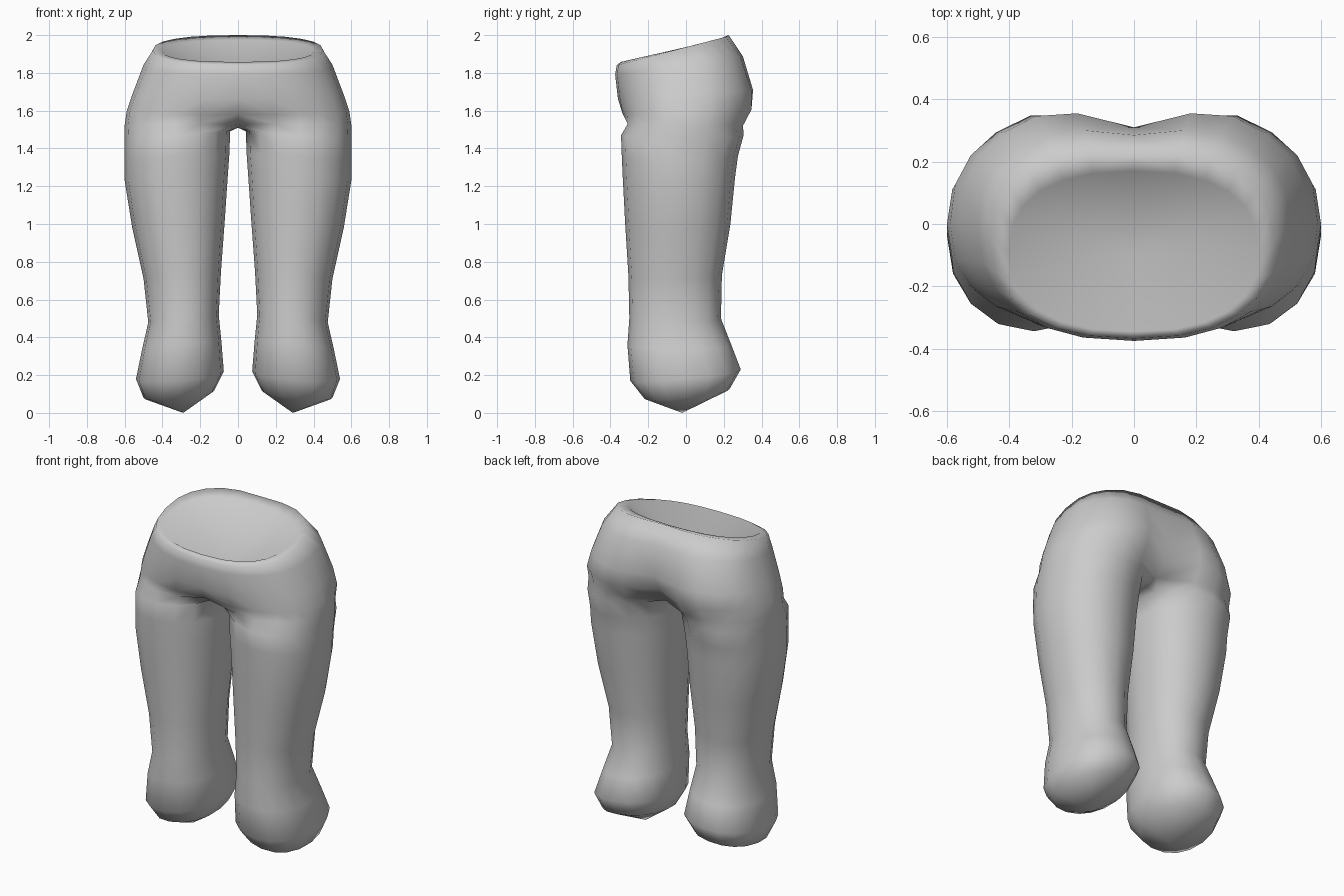
import bpy, bmesh, math

if "Cube" in bpy.data.objects:
    bpy.data.objects.remove(bpy.data.objects["Cube"])

N = 13          # points on half a pelvis ring, front centre to back centre
M = N + 3       # points on a leg ring (pelvis edge + crotch line)
STEP = 2 * math.pi / M


def spow(v, e):
    return math.copysign(abs(v) ** e, v)


def pelvis_ring(bm, rx, yf, yb, zf, zb, dent_f, dent_b):
    """Half ring; dents pull the centre line inwards (groin / cleft)."""
    cy, verts = (yf + yb) / 2 if rx < 0.5 else 0.0, []
    for k in range(N):
        t = -math.pi / 2 + math.pi * k / (N - 1)
        x = 0.0 if k in (0, N - 1) else rx * math.cos(t) ** 0.83
        s = spow(math.sin(t), 0.83)
        y = cy + s * (yb - cy if s > 0 else cy - yf)
        z = zf + (zb - zf) * (y - yf) / (yb - yf)
        near = max(0.0, 1 - x / 0.26)
        y += near * (dent_f if s < 0 else -dent_b)
        verts.append(bm.verts.new((x, y, z)))
    return verts


def leg_ring(bm, z, x0, x1, y0, y1, tilt=0.0, e=0.93):
    cx, rx, cy, ry = (x0 + x1) / 2, (x1 - x0) / 2, (y0 + y1) / 2, (y1 - y0) / 2
    verts = []
    for k in range(M):
        a = (k - (N - 1) / 2) * STEP
        c, s = spow(math.cos(a), e), spow(math.sin(a), e)
        verts.append(bm.verts.new((cx + rx * c, cy + ry * s, z + tilt * s - 0.02 * c)))
    return verts


def bridge(bm, upper, lower, closed):
    n = len(upper)
    for i in range(n if closed else n - 1):
        j = (i + 1) % n
        bm.faces.new((upper[i], lower[i], lower[j], upper[j]))


def fan(bm, ring, tip, closed):
    n = len(ring)
    for i in range(n if closed else n - 1):
        bm.faces.new((ring[i], tip, ring[(i + 1) % n]))


bm = bmesh.new()

# Pelvis, from waist opening down to the crotch
pelvis = [pelvis_ring(bm, *r) for r in (
    (0.40, -0.345, 0.17, 1.858, 1.975, 0, 0.0),
    (0.45, -0.367, 0.245, 1.84, 2.0, 0, 0.02),
    (0.50, -0.375, 0.325, 1.79, 1.89, 0, 0.04),
    (0.56, -0.360, 0.390, 1.66, 1.71, 0, 0.08),
    (0.59, -0.352, 0.392, 1.58, 1.61, 0.03, 0.13),
    (0.60, -0.348, 0.34, 1.53, 1.52, 0.15, 0.14),
)]
for a, b in zip(pelvis, pelvis[1:]):
    bridge(bm, a, b, False)

# Hollow of the waist
fan(bm, pelvis[0], bm.verts.new((0, -0.10, 1.69)), False)

# Leg, starting from the pelvis edge plus the crotch line
crotch = [bm.verts.new((0, y, 1.51)) for y in (0.1, 0.0, -0.1)]
legs = [pelvis[-1] + crotch] + [leg_ring(bm, *r) for r in (
    (1.47, 0.042, 0.60, -0.344, 0.305),
    (1.36, 0.045, 0.60, -0.340, 0.275),
    (1.25, 0.053, 0.60, -0.335, 0.26),
    (1.00, 0.070, 0.56, -0.322, 0.235),
    (0.73, 0.090, 0.50, -0.305, 0.19),
    (0.50, 0.102, 0.475, -0.30, 0.185),
    (0.36, 0.088, 0.507, -0.31, 0.24, 0.0, 0.88),
    (0.20, 0.075, 0.54, -0.295, 0.29, 0.03, 0.88),
    (0.10, 0.125, 0.50, -0.22, 0.23, 0.025, 0.88),
)]
for a, b in zip(legs, legs[1:]):
    bridge(bm, a, b, True)

# Foot sole drawn to a blunt point
fan(bm, legs[-1], bm.verts.new((0.29, -0.02, 0)), True)

bmesh.ops.recalc_face_normals(bm, faces=bm.faces)
if sum(f.normal.x * f.calc_center_median().x for f in bm.faces if f.calc_center_median().x > 0.5) < 0:
    bmesh.ops.reverse_faces(bm, faces=bm.faces)
for f in bm.faces:
    f.smooth = True

mesh = bpy.data.meshes.new("lower_body")
bm.to_mesh(mesh)
bm.free()
body = bpy.data.objects.new("lower_body", mesh)
bpy.context.collection.objects.link(body)

# Mirror to the other side
mod = body.modifiers.new("mirror", 'MIRROR')
mod.use_clip = True
mod.merge_threshold = 0.001
